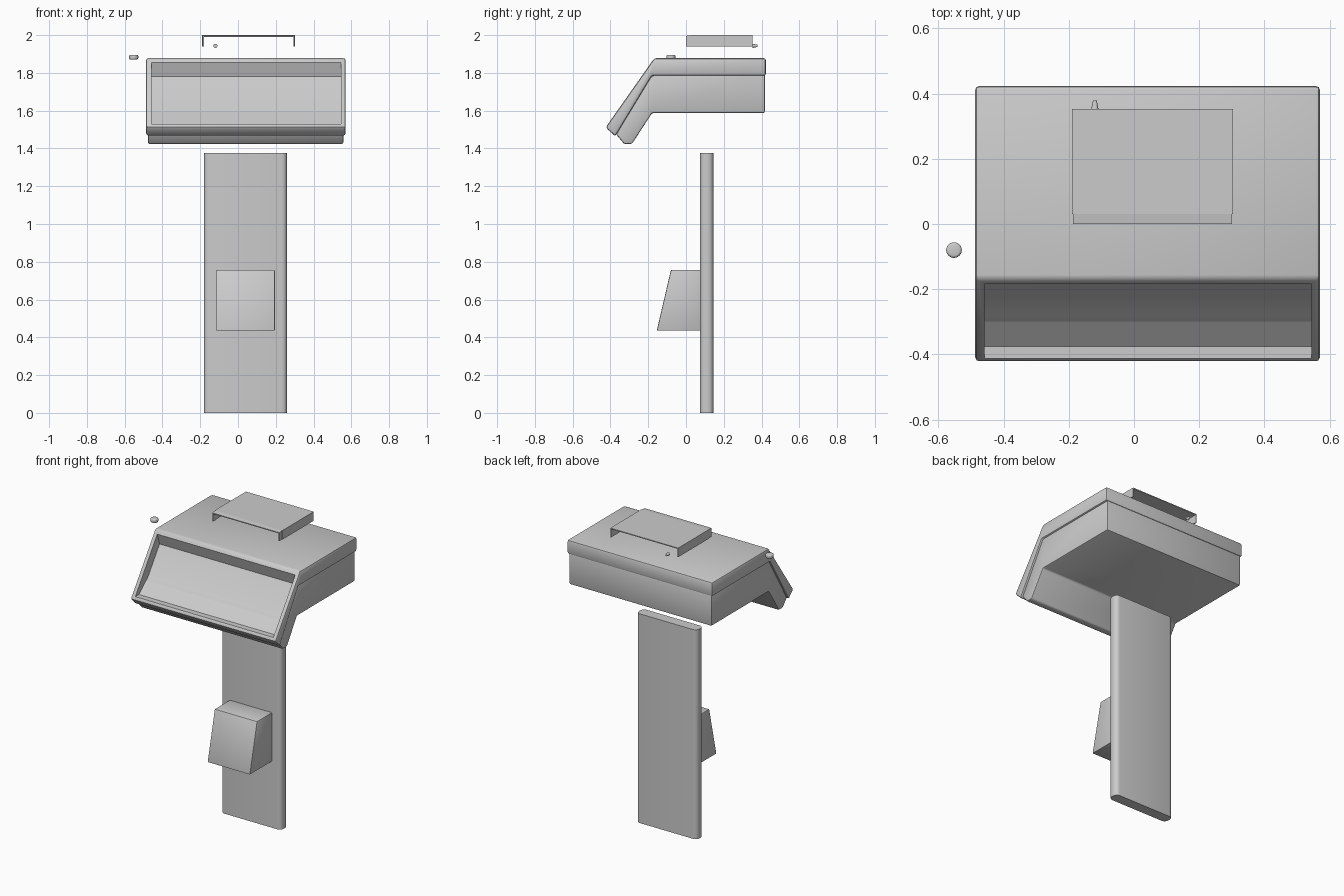
import bpy, bmesh, math
from mathutils import Matrix, Vector

cube = bpy.data.objects.get("Cube")
if cube:
    bpy.data.objects.remove(cube, do_unlink=True)

grey = bpy.data.materials.new("light grey")
grey.use_nodes = True
colour = (0.6, 0.6, 0.6, 1)
grey.diffuse_color = colour
grey.node_tree.nodes["Principled BSDF"].inputs["Base Color"].default_value = colour


def make(name, bm):
    """Turn a bmesh into a grey object."""
    bmesh.ops.recalc_face_normals(bm, faces=bm.faces)
    mesh = bpy.data.meshes.new(name)
    bm.to_mesh(mesh)
    bm.free()
    mesh.materials.append(grey)
    obj = bpy.data.objects.new(name, mesh)
    bpy.context.collection.objects.link(obj)
    return obj


def extrude(name, points, direction, bevel=0, segments=2, along=None):
    """Extrude a closed polygon; bevel all edges, or only those along an axis."""
    bm = bmesh.new()
    face = bm.faces.new([bm.verts.new(p) for p in points])
    res = bmesh.ops.extrude_face_region(bm, geom=[face])
    new = [g for g in res["geom"] if isinstance(g, bmesh.types.BMVert)]
    bmesh.ops.translate(bm, verts=new, vec=direction)
    bmesh.ops.recalc_face_normals(bm, faces=bm.faces)
    if bevel:
        edges = list(bm.edges)
        if along:
            edges = [e for e in edges
                     if abs((e.verts[1].co - e.verts[0].co).normalized().dot(Vector(along))) > 0.99]
        bmesh.ops.bevel(bm, geom=edges, offset=bevel, segments=segments,
                        profile=0.5, affect='EDGES', clamp_overlap=True)
    return make(name, bm)


def side_profile(name, profile, x0, x1, bevel=0):
    """Extrude a (y, z) profile across x."""
    return extrude(name, [(x0, y, z) for y, z in profile], (x1 - x0, 0, 0), bevel)


def smooth(obj, angle=35):
    bpy.ops.object.select_all(action='DESELECT')
    obj.select_set(True)
    bpy.context.view_layer.objects.active = obj
    bpy.ops.object.shade_smooth_by_angle(angle=math.radians(angle))


# Head: bent upper shell over a slightly narrower lower body
shell = side_profile("head_shell", [
    (0.423, 1.878), (-0.168, 1.878), (-0.425, 1.512),
    (-0.375, 1.463), (-0.18, 1.785), (0.423, 1.785)], -0.487, 0.57, 0.012)
body = side_profile("head_body", [
    (0.417, 1.587), (-0.18, 1.587), (-0.286, 1.424), (-0.328, 1.424),
    (-0.37, 1.475), (-0.165, 1.82), (0.417, 1.82)], -0.477, 0.558, 0.008)

# Recess with a sloping screen, cut through both
cutter = side_profile("screen_cutter", [
    (-0.16, 1.78), (-0.185, 1.855), (-0.3, 1.93),
    (-0.5, 1.53), (-0.375, 1.53), (-0.28, 1.61)], -0.458, 0.545)
cutter.hide_render = True
for part in (shell, body):
    mod = part.modifiers.new("recess", 'BOOLEAN')
    mod.object = cutter
    mod.operation = 'DIFFERENCE'
    mod.solver = 'EXACT'
bpy.context.view_layer.update()
graph = bpy.context.evaluated_depsgraph_get()
for part in (shell, body):
    cut = bpy.data.meshes.new_from_object(part.evaluated_get(graph))
    part.modifiers.clear()
    part.data = cut
    smooth(part)
bpy.data.objects.remove(cutter, do_unlink=True)

# Upright post with rounded vertical edges
post = extrude("post", [(-0.18, 0.075, 0), (0.26, 0.075, 0), (0.26, 0.145, 0), (-0.18, 0.145, 0)],
               (0, 0, 1.375), 0.028, 4, (0, 0, 1))
smooth(post)

# Wedge box on the front of the post
box = side_profile("front_box", [
    (0.08, 0.435), (-0.155, 0.435), (-0.08, 0.757), (0.08, 0.757)], -0.115, 0.195, 0.006)
smooth(box)

# Thin folded tray: top sheet, front lip and two side flanges
left, right, top, sheet = -0.19, 0.303, 2.0, 0.006
channel = [(left, 1.94), (left, top), (right, top), (right, 1.94),
           (right - sheet, 1.94), (right - sheet, top - sheet),
           (left + sheet, top - sheet), (left + sheet, 1.94)]
extrude("tray", [(x, 0.03, z) for x, z in channel], (0, 0.323, 0))
side_profile("tray_lip", [(0.03, top), (0, top - 0.004), (0, top - 0.01), (0.03, top - sheet)],
             left + 0.003, right - 0.003)
for name, x in (("tray_flange_right", left + 0.003), ("tray_flange_left", right - 0.003 - sheet)):
    side_profile(name, [(0, 1.94), (0.03, 1.94), (0.03, 1.995), (0, 1.993)], x, x + sheet)

# Small tapered peg behind the tray
bm = bmesh.new()
bmesh.ops.create_cone(bm, cap_ends=True, segments=16, radius1=0.011, radius2=0.006, depth=0.026,
                      matrix=Matrix.Translation((-0.12, 0.365, 1.943))
                      @ Matrix.Rotation(-math.pi / 2, 4, 'X'))
smooth(make("peg", bm))

# Round button beside the head
bm = bmesh.new()
bmesh.ops.create_cone(bm, cap_ends=True, segments=24, radius1=0.024, radius2=0.024, depth=0.026,
                      matrix=Matrix.Translation((-0.552, -0.08, 1.883)))
rims = [e for e in bm.edges if abs(e.verts[0].co.z - e.verts[1].co.z) < 0.001]
bmesh.ops.bevel(bm, geom=rims, offset=0.008, segments=3, profile=0.5, affect='EDGES')
smooth(make("button", bm))
